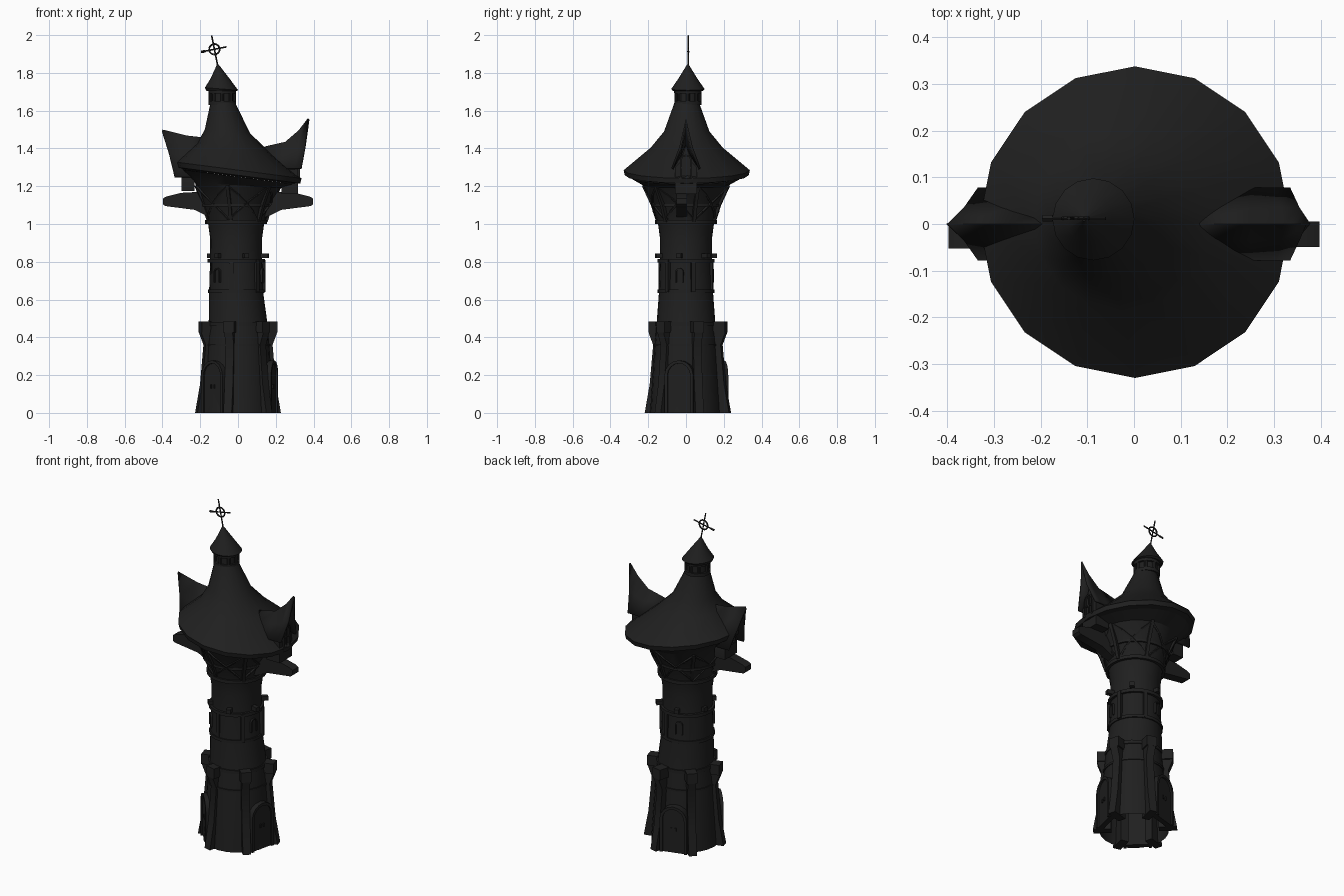
import bpy, bmesh
from math import sin, cos, pi, radians
from mathutils import Matrix, Vector

cube = bpy.data.objects.get("Cube")
if cube:
    bpy.data.objects.remove(cube)

charcoal = bpy.data.materials.new("charcoal")
charcoal.use_nodes = True
COLOUR = (0.014, 0.014, 0.014, 1)
charcoal.diffuse_color = COLOUR
charcoal.node_tree.nodes["Principled BSDF"].inputs["Base Color"].default_value = COLOUR
made = []
LEAN = -.01    # sideways drift of the upper shaft
BASE_Y = .01   # the foot stands slightly back


def finish(name, bm, angle=0.0):
    """Turn a bmesh into an object, rotated round the tower axis."""
    bmesh.ops.recalc_face_normals(bm, faces=bm.faces)
    bm.transform(Matrix.Rotation(radians(angle), 4, 'Z'))
    mesh = bpy.data.meshes.new(name)
    bm.to_mesh(mesh)
    bm.free()
    mesh.materials.append(charcoal)
    obj = bpy.data.objects.new(name, mesh)
    bpy.context.collection.objects.link(obj)
    made.append(obj)
    return obj


def loft(name, rings, sides=16, closed=False, cy=0.0, caps=True):
    """Skin rings of (radius, z, centre x, tilt along x)."""
    bm = bmesh.new()
    loops = []
    for ring in rings:
        r, z, cx, tilt = (tuple(ring) + (0, 0))[:4]
        loop = []
        for i in range(sides):
            a = 2 * pi * i / sides
            loop.append(bm.verts.new((cx + r * cos(a), cy + r * sin(a), z + tilt * r * cos(a))))
        loops.append(loop)
    pairs = list(zip(loops, loops[1:]))
    if closed:
        pairs.append((loops[-1], loops[0]))
    for low, high in pairs:
        for i in range(sides):
            j = (i + 1) % sides
            bm.faces.new((low[i], low[j], high[j], high[i]))
    if caps and not closed:
        bm.faces.new(loops[0])
        bm.faces.new(loops[-1])
    return finish(name, bm)


def extrude(name, points, step, angle):
    """Extrude a flat polygon by a vector, then turn it to an angle."""
    bm = bmesh.new()
    face = bm.faces.new([bm.verts.new(p) for p in points])
    result = bmesh.ops.extrude_face_region(bm, geom=[face])
    moved = [g for g in result["geom"] if isinstance(g, bmesh.types.BMVert)]
    bmesh.ops.translate(bm, verts=moved, vec=step)
    return finish(name, bm, angle)


def rib(name, profile, width, angle, shift=0.0):
    """Side profile of (radius, z) given a tangential width."""
    return extrude(name, [(r, shift - width / 2, z) for r, z in profile], (0, width, 0), angle)


def plate(name, outline, inner, outer, angle):
    """Face outline of (sideways, z) running between two radii."""
    return extrude(name, [(inner, t, z) for t, z in outline], (outer - inner, 0, 0), angle)


def box(name, r0, r1, z0, z1, width, angle, shift=0.0):
    return rib(name, [(r0, z0), (r1, z0), (r1, z1), (r0, z1)], width, angle, shift)


def arch(half, spring, base=0.0, steps=8):
    curve = [(half * cos(pi * i / steps), spring + half * sin(pi * i / steps)) for i in range(steps + 1)]
    return [(half, base)] + curve + [(-half, base)]


def arch_frame(name, half, spring, base, thick, inner, outer, angle):
    big, small = arch(half, spring, base), arch(half - thick, spring, base)
    return plate(name, big + small[::-1], inner, outer, angle)


def strut(name, a, b, radius, sides=6):
    a, b = Vector(a), Vector(b)
    bm = bmesh.new()
    bmesh.ops.create_cone(bm, cap_ends=True, segments=sides, radius1=radius, radius2=radius, depth=(b - a).length)
    turn = (b - a).to_track_quat('Z', 'Y').to_matrix().to_4x4()
    bm.transform(Matrix.Translation((a + b) / 2) @ turn)
    return finish(name, bm)


def band(name, radius, z, height, cx=LEAN, depth=0.02):
    low, high = z - height / 2, z + height / 2
    inner = radius - depth
    return loft(name, [(inner, low, cx), (radius, low, cx), (radius, high, cx), (inner, high, cx)], 24, closed=True)


# Tower shaft, open at the foot and flaring out to meet the eave
shaft = [(.19, 0), (.166, .36), (.155, .48), (.143, .64, LEAN), (.138, .8, LEAN), (.137, .92, LEAN),
         (.148, 1.0, LEAN), (.178, 1.1, LEAN), (.228, 1.205, 0, -.06), (.3, 1.25, 0, -.13)]
loft("tower_shaft", shaft, 24, caps=False)


def shaft_radius(z):
    for low, high in zip(shaft, shaft[1:]):
        if z <= high[1]:
            return low[0] + (high[0] - low[0]) * (z - low[1]) / (high[1] - low[1])


band("base_band", .171, .36, .012, 0)
band("base_top_band", .162, .47, .02, 0)
for name, r, z, h in [("lower_band", .15, .645, .018), ("upper_band", .152, .805, .02),
                      ("flare_foot_band", .164, 1.01, .02), ("flare_band", .186, 1.1, .014)]:
    band(name, r, z, h)

# Buttresses, pilasters, pegs and timber braces, six round the tower
for k in range(6):
    angle = 16 + 60 * k
    buttress = rib("buttress", [(.13, 0), (.23, 0), (.203, .15), (.184, .36), (.207, .42), (.207, .48), (.13, .48)],
                   .045, angle)
    cap = box("buttress_cap", .14, .208, .425, .485, .06, angle)
    buttress.location.y = cap.location.y = BASE_Y
    box("band_pilaster", .12, .148, .64, .81, .022, angle)
    box("peg_beam", .12, .166, .82, .845, .026, angle - 30)
    rib("flare_post", [(.13, 1.01), (.16, 1.01), (.19, 1.1), (.24, 1.205), (.2, 1.205)], .018, angle)
    for start, end in ((0, 60), (60, 0)):
        points = []
        for i in range(5):
            a = radians(angle + start + (end - start) * i / 4)
            z = 1.02 + .18 * i / 4
            r = shaft_radius(z) + .002
            points.append((LEAN * (1 - i / 4) + r * cos(a), r * sin(a), z))
        for p, q in zip(points, points[1:]):
            strut("flare_brace", p, q, .007, 4)

# Arched doors and the small windows above them
for angle in (-134, -14, 106):
    door = [arch_frame("door_frame", .078, .2, 0, .016, .14, .2, angle),
            plate("door_leaf", arch(.063, .2), .16, .19, angle)]
    for side in (-.012, .012):
        door.append(box("door_handle", .18, .196, .13, .15, .008, angle, side))
    for part in door:
        part.location.y = BASE_Y
    window = [arch_frame("window_frame", .022, .745, .69, .007, .12, .149, angle),
              plate("window_pane", arch(.016, .745, .69), .12, .142, angle)]
    for part in window:
        part.location.x = LEAN

# Main roof, leaning towards the right
loft("main_roof", [(.29, 1.25, .002, -.13), (.328, 1.258, .002, -.13), (.334, 1.285, .002, -.13),
                   (.19, 1.405, -.025, -.12), (.12, 1.49, -.056, -.08), (.066, 1.64, -.08, 0)],
     16, cy=.004, caps=False)

# Lantern drum with posts, and its cap
lantern_x, lantern_y = -.083, .01
loft("lantern_floor", [(.072, 1.63, lantern_x), (.072, 1.65, lantern_x)], 16, cy=lantern_y)
loft("lantern_drum", [(.06, 1.64, lantern_x), (.06, 1.7, lantern_x)], 16, cy=lantern_y)
loft("lantern_lintel", [(.072, 1.69, lantern_x), (.074, 1.715, lantern_x)], 16, cy=lantern_y)
for k in range(8):
    a = 2 * pi * k / 8
    x, y = lantern_x + .062 * cos(a), lantern_y + .062 * sin(a)
    strut("lantern_post", (x, y, 1.64), (x, y, 1.7), .01, 8)
loft("lantern_cap", [(.08, 1.705, -.087), (.088, 1.715, -.087, -.08), (.05, 1.77, -.095),
                     (.004, 1.845, -.107)], 16, cy=lantern_y)

# Weather vane
vane = Vector((-.125, .012, 1.925))
up = Vector((-.2, 0, 1)).normalized()
along = Vector((1, 0, .2)).normalized()
strut("vane_rod", vane - up * .09, vane + up * .075, .004)
strut("vane_bar", vane - along * .072, vane + along * .066, .004)
for i in range(16):
    a, b = 2 * pi * i / 16, 2 * pi * (i + 1) / 16
    strut("vane_ring", vane + .028 * (up * sin(a) + along * cos(a)),
          vane + .028 * (up * sin(b) + along * cos(b)), .0045)
strut("vane_tail", vane - along * .072, vane - along * .05, .007, 4)


def dormer(angle, rows, wall, beam_side):
    """Gabled dormer; rows are sections of (radius, z) for ridge, middle and eave."""
    bm = bmesh.new()
    sides = (-.078, -.035, 0, .035, .078)
    grid = [[bm.verts.new((row[abs(i - 2)][0], t, row[abs(i - 2)][1])) for i, t in enumerate(sides)] for row in rows]
    for near, far in zip(grid, grid[1:]):
        for i in range(4):
            bm.faces.new((near[i], near[i + 1], far[i + 1], far[i]))
    roof = finish("dormer_roof", bm, angle)
    solid = roof.modifiers.new("thickness", 'SOLIDIFY')
    solid.thickness = .012
    front, bottom, eave, peak = wall
    shoulder = (eave + peak) / 2 - .03
    plate("dormer_wall", [(-.058, bottom), (.058, bottom), (.058, eave), (.03, shoulder),
                          (0, peak), (-.03, shoulder), (-.058, eave)], .23, front, angle)
    # Window frame, mullion and crossbar
    low = bottom + .085
    arch_frame("dormer_window_frame", .032, low + .09, low, .008, front - .01, front + .01, angle)
    box("dormer_mullion", front - .01, front + .007, low, low + .12, .007, angle)
    box("dormer_crossbar", front - .01, front + .007, low + .05, low + .058, .056, angle)
    box("dormer_window_sill", front - .01, front + .012, low - .01, low, .075, angle)
    # Carrying beam and knee bracket below
    rib("carrying_beam", [(.12, 1.03), (.17, 1.045), (.23, 1.075), (.385, 1.095), (.398, 1.105),
                          (.398, 1.135), (.38, 1.145), (.3, 1.165), (.12, 1.175)], .055, angle, beam_side)


dormer(0, [[(.14, 1.41), (.16, 1.36), (.18, 1.295)], [(.25, 1.435), (.25, 1.37), (.25, 1.295)],
           [(.32, 1.495), (.315, 1.39), (.305, 1.295)], [(.37, 1.56), (.355, 1.41), (.335, 1.295)]],
       (.318, 1.16, 1.3, 1.42), -.022)
dormer(180, [[(.15, 1.455), (.16, 1.36), (.18, 1.25)], [(.27, 1.468), (.26, 1.36), (.25, 1.25)],
             [(.4, 1.5), (.365, 1.375), (.335, 1.25)]], (.3, 1.175, 1.26, 1.42), .025)

# Smooth curved surfaces, keep edges crisp
for obj in bpy.context.selected_objects:
    obj.select_set(False)
for obj in made:
    obj.select_set(True)
bpy.context.view_layer.objects.active = made[0]
bpy.ops.object.shade_smooth_by_angle(angle=radians(30))
